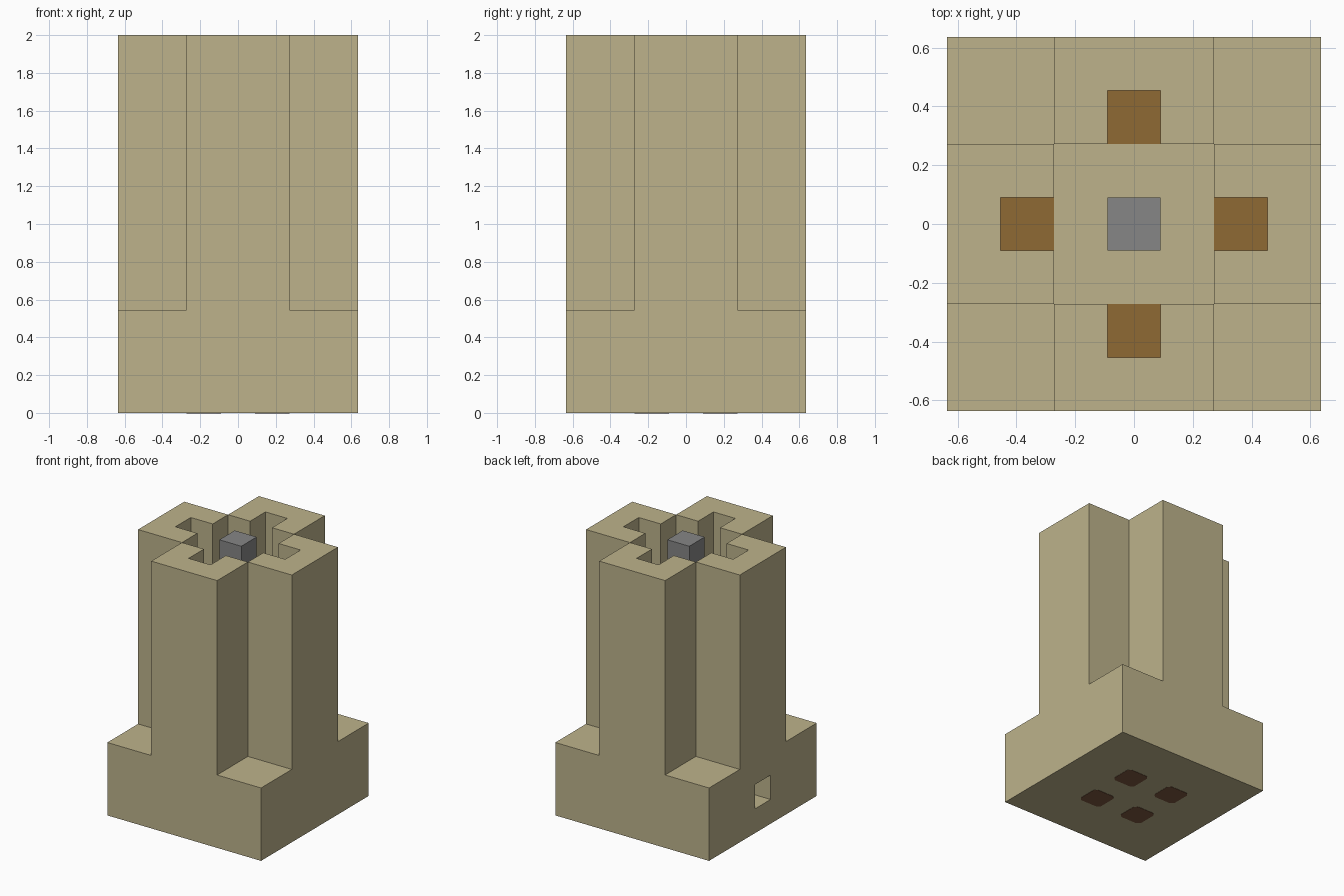
import bpy
import bmesh
from math import pi
from mathutils import Matrix

U = 1 / 11          # one grid step of the blocky design
BASE_TOP = 6 * U
TOP = 22 * U

if "Cube" in bpy.data.objects:
    bpy.data.objects.remove(bpy.data.objects["Cube"], do_unlink=True)


def material(name, rgb):
    mat = bpy.data.materials.new(name)
    mat.use_nodes = True
    colour = (*rgb, 1)
    mat.diffuse_color = colour
    mat.node_tree.nodes["Principled BSDF"].inputs["Base Color"].default_value = colour
    return mat


sand = material("sand", (0.51, 0.45, 0.26))
brown = material("brown", (0.275, 0.144, 0.034))
grey = material("grey", (0.24, 0.24, 0.24))
dark_brown = material("dark_brown", (0.21, 0.10, 0.05))


def prism(name, outline, z0, z1, mat, turn=0):
    """Extrude an outline, given in grid steps, from z0 up to z1."""
    bm = bmesh.new()
    face = bm.faces.new([bm.verts.new((x * U, y * U, z0)) for x, y in outline])
    top = bmesh.ops.extrude_face_region(bm, geom=[face])["geom"]
    verts = [g for g in top if isinstance(g, bmesh.types.BMVert)]
    bmesh.ops.translate(bm, verts=verts, vec=(0, 0, z1 - z0))
    bmesh.ops.recalc_face_normals(bm, faces=bm.faces)
    bm.transform(Matrix.Rotation(turn, 4, "Z"))
    mesh = bpy.data.meshes.new(name)
    bm.to_mesh(mesh)
    bm.free()
    mesh.materials.append(mat)
    obj = bpy.data.objects.new(name, mesh)
    bpy.context.collection.objects.link(obj)
    return obj


def rect(x0, y0, x1, y1):
    return [(x0, y0), (x1, y0), (x1, y1), (x0, y1)]


# Square base with a side channel leading in to the post
base = prism("base", rect(-7, -7, 7, 7), 0, BASE_TOP, sand)
cutter = prism("channel_cutter", rect(-8, -1, -1, 1), 2 * U, 4 * U, sand)
cutter.hide_render = True
cut = base.modifiers.new("channel", "BOOLEAN")
cut.operation = "DIFFERENCE"
cut.solver = "EXACT"
cut.object = cutter
bpy.context.view_layer.objects.active = base
bpy.ops.object.modifier_apply(modifier=cut.name)
bpy.data.objects.remove(cutter, do_unlink=True)

# Four notched towers around the open shaft, each with a coloured notch floor
notched = [(-3, -7), (3, -7), (3, -3), (1, -3), (1, -5), (-1, -5), (-1, -3), (-3, -3)]
for i, side in enumerate(("front", "left", "back", "right")):
    turn = i * pi / 2
    prism(side + "_tower", notched, BASE_TOP, TOP, sand, turn)
    prism(side + "_notch_floor", rect(-1, -5, 1, -3), BASE_TOP, BASE_TOP + 0.004, brown, turn)

# Central post
prism("center_post", rect(-1, -1, 1, 1), BASE_TOP, TOP, grey)

# Four chamfered pads under the base
c = 0.75
pad = [(-c, -1), (c, -1), (1, -c), (1, c), (c, 1), (-c, 1), (-1, c), (-1, -c)]
for sx, x in (("right", -2), ("left", 2)):
    for sy, y in (("front", -2), ("back", 2)):
        prism(f"{sy}_{sx}_pad", [(px + x, py + y) for px, py in pad], -0.002, 0.002, dark_brown)
